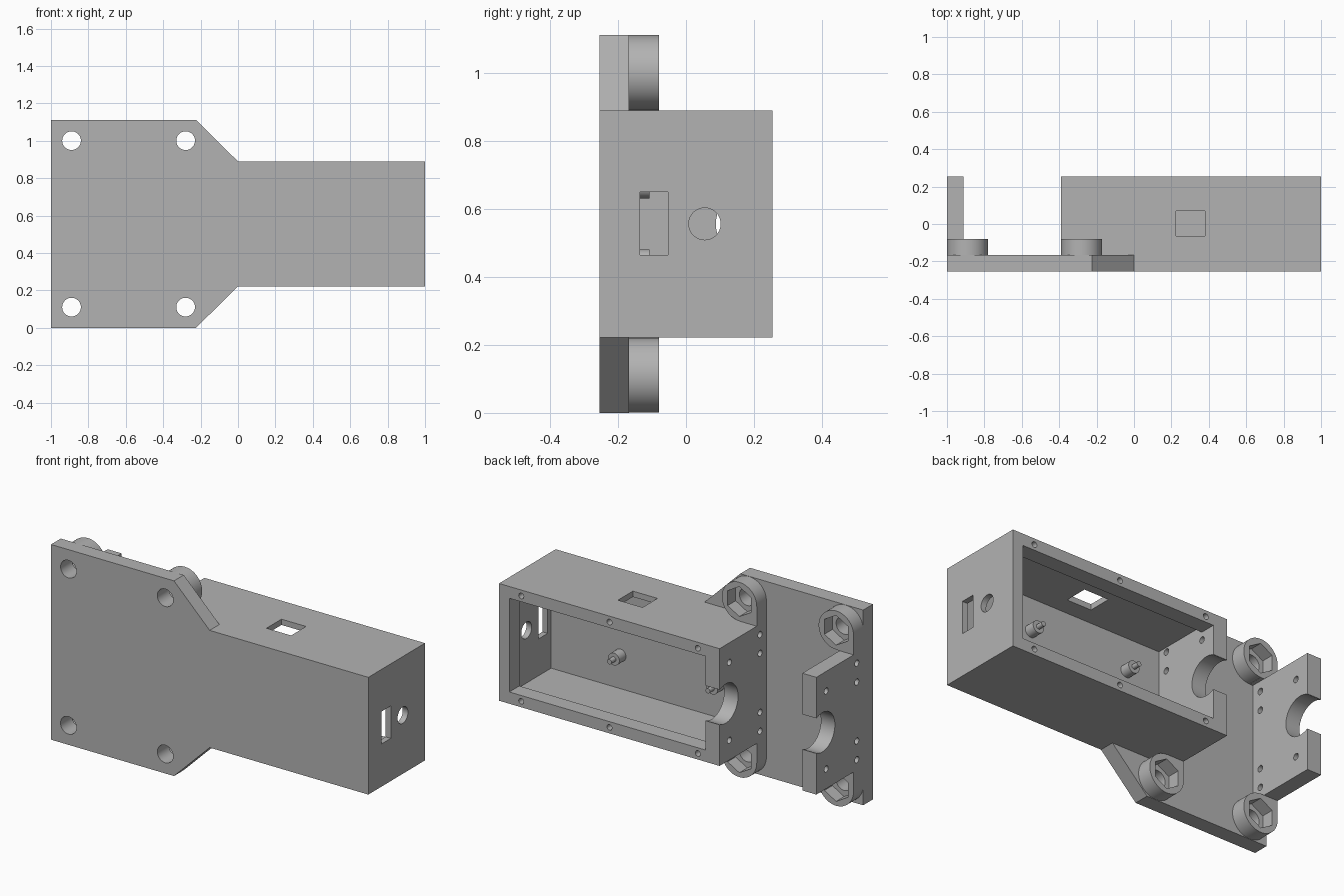
import bpy, bmesh, math
from mathutils import Matrix, Vector

cube = bpy.data.objects.get("Cube")
if cube:
    bpy.data.objects.remove(cube, do_unlink=True)

grey = bpy.data.materials.new("plain grey")
grey.use_nodes = True
colour = (0.45, 0.45, 0.45, 1)
grey.diffuse_color = colour
grey.node_tree.nodes["Principled BSDF"].inputs["Base Color"].default_value = colour

MID = 0.556                      # mid height of the whole bracket
FRONT, FLOOR, BACK = -0.255, -0.167, 0.255
BOSS_TOP = -0.08
LOW, HIGH = 0.222, 0.89          # housing bottom and top
END, LEFT = -0.39, -1.0          # housing end and plate edge


def finish(name, bm):
    bmesh.ops.recalc_face_normals(bm, faces=bm.faces)
    mesh = bpy.data.meshes.new(name)
    bm.to_mesh(mesh)
    bm.free()
    mesh.materials.append(grey)
    obj = bpy.data.objects.new(name, mesh)
    bpy.context.collection.objects.link(obj)
    return obj


def block(name, x, y, z):
    bm = bmesh.new()
    bmesh.ops.create_cube(bm, size=1)
    for v in bm.verts:
        v.co = [r[0] if c < 0 else r[1] for r, c in zip((x, y, z), v.co)]
    return finish(name, bm)


def rod(name, start, axis, length, radius, sides=40):
    """Cylinder from start along the x or y axis."""
    direction = Vector((1, 0, 0)) if axis == "x" else Vector((0, 1, 0))
    bm = bmesh.new()
    bmesh.ops.create_cone(bm, cap_ends=True, segments=sides, radius1=radius,
                          radius2=radius, depth=length)
    turn = (Matrix.Rotation(math.pi / 2, 4, "Y") if axis == "x"
            else Matrix.Rotation(-math.pi / 2, 4, "X"))
    place = Matrix.Translation(Vector(start) + direction * length / 2)
    bmesh.ops.transform(bm, matrix=place @ turn, verts=bm.verts)
    return finish(name, bm)


def combine(obj, others, operation="DIFFERENCE"):
    for other in others:
        bpy.context.view_layer.objects.active = obj
        mod = obj.modifiers.new("combine", "BOOLEAN")
        mod.operation, mod.solver, mod.object = operation, "EXACT", other
        bpy.ops.object.modifier_apply(modifier=mod.name)
        bpy.data.objects.remove(other, do_unlink=True)


def clamp_cutters(x0, x1):
    """Shaft notch and six screw holes through an upright wall."""
    start, length = x0 - 0.02, x1 - x0 + 0.04
    span = (start, start + length)
    cuts = [rod("notch", (start, 0.2, MID), "x", length, 0.112, 48),
            block("slot", span, (0.2, 0.3), (MID - 0.1, MID + 0.1))]
    for side in (-1, 1):
        for y, dz in ((-0.11, 0.275), (-0.11, 0.168), (0.166, 0.222)):
            cuts.append(rod("screw", (start, y, MID + side * dz), "x", length, 0.018, 20))
    return cuts


# Mounting plate, which is also the floor of the housing
outline = [(LEFT, 1.112), (-0.225, 1.112), (0, HIGH), (1, HIGH)]
outline += [(x, 2 * MID - z) for x, z in reversed(outline)]
bm = bmesh.new()
face = bm.faces.new([bm.verts.new((x, FRONT, z)) for x, z in outline])
extruded = bmesh.ops.extrude_face_region(bm, geom=[face])["geom"]
bmesh.ops.translate(bm, vec=(0, FLOOR - FRONT, 0),
                    verts=[v for v in extruded if isinstance(v, bmesh.types.BMVert)])
plate = finish("mounting_plate", bm)

# Nut bosses with hexagonal pockets and bolt holes
for label, x in (("outer", -0.89), ("inner", -0.28)):
    for level, side in (("upper", 1), ("lower", -1)):
        z = MID + side * 0.445
        boss = rod(f"{label}_{level}_nut_boss", (x, FLOOR, z), "y", BOSS_TOP - FLOOR, 0.11, 64)
        edge = HIGH if side > 0 else LOW
        web = block("web", (x - 0.11, x), (FLOOR, BOSS_TOP), sorted((z, edge)))
        combine(boss, [web], "UNION")
        combine(boss, [rod("hex", (x, FLOOR + 0.015, z), "y", 0.2, 0.085, 6),
                       rod("bolt", (x, FRONT - 0.05, z), "y", 0.3, 0.05)])
        combine(plate, [rod("bolt", (x, FRONT - 0.05, z), "y", 0.3, 0.05)])

# Housing with a thicker rim around its open back
housing = block("housing", (END, 1), (FLOOR, BACK), (LOW, HIGH))
inner_end = END + 0.088
cuts = [block("cavity", (inner_end, 0.967), (FLOOR - 0.02, 0.165), (LOW + 0.033, HIGH - 0.033)),
        block("opening", (inner_end, 0.935), (0.1, 0.3), (LOW + 0.067, HIGH - 0.067)),
        block("top_window", (0.225, 0.38), (-0.065, 0.07), (0.8, 0.95)),
        block("side_slot", (0.9, 1.05), (-0.136, -0.053), (0.465, 0.65)),
        rod("side_hole", (0.9, 0.055, MID), "x", 0.15, 0.047)]
for x in (-0.253, 0.304, 0.86):
    for z in (LOW + 0.034, HIGH - 0.034):
        cuts.append(rod("lid_screw", (x, 0.18, z), "y", 0.1, 0.016, 20))
combine(housing, cuts + clamp_cutters(END, inner_end))

# Separate clamp wall at the plate edge
wall = block("clamp_wall", (LEFT, LEFT + 0.088), (FLOOR, BACK), (LOW, HIGH))
combine(wall, clamp_cutters(LEFT, LEFT + 0.088))

# Board standoffs with locating pins
for column, x in (("left", 0.53), ("right", -0.09)):
    for level, z in (("upper", MID + 0.11), ("lower", MID - 0.11)):
        rod(f"{column}_{level}_standoff", (x, FLOOR, z), "y", 0.06, 0.035, 32)
        rod(f"{column}_{level}_pin", (x, FLOOR, z), "y", 0.1, 0.014, 20)

# Smooth round walls, keep edges sharp
bpy.ops.object.select_all(action="DESELECT")
for obj in bpy.context.collection.objects:
    if obj.type == "MESH":
        obj.select_set(True)
        bpy.context.view_layer.objects.active = obj
bpy.ops.object.shade_smooth_by_angle(angle=math.radians(30))
